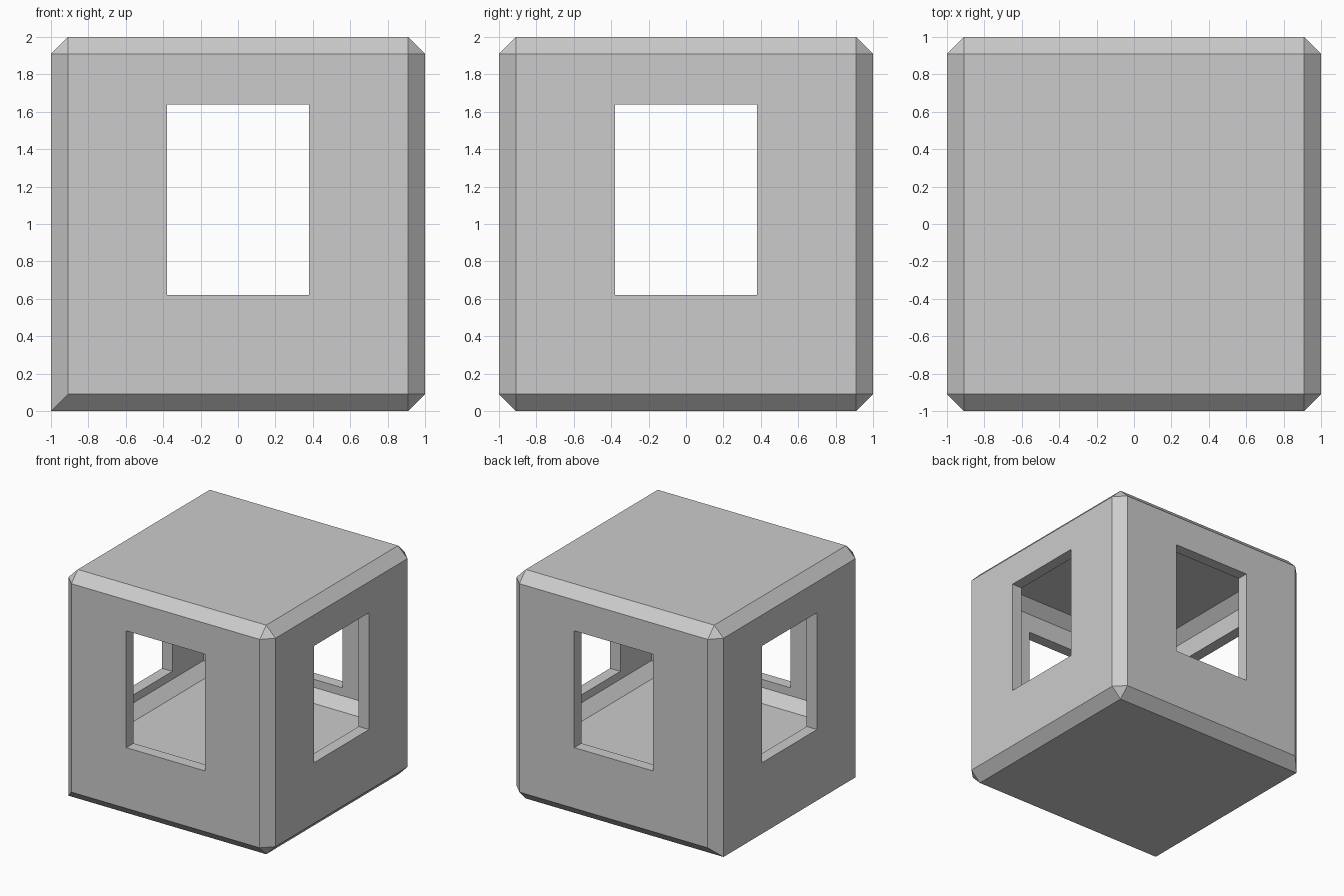
import bpy, bmesh
from mathutils import Vector

if "Cube" in bpy.data.objects:
    bpy.data.objects.remove(bpy.data.objects["Cube"])

CHAMFER = 0.09


def box(name, lo, hi, chamfer=0.0, keep_sharp=lambda mid: False):
    """Box between two corners, with optional flat chamfers on its edges."""
    lo, hi = Vector(lo), Vector(hi)
    bm = bmesh.new()
    bmesh.ops.create_cube(bm, size=1)
    for v in bm.verts:
        v.co = Vector(((lo[i] + hi[i]) / 2 + v.co[i] * (hi[i] - lo[i]) for i in range(3)))
    if chamfer:
        edges = [e for e in bm.edges
                 if not keep_sharp((e.verts[0].co + e.verts[1].co) / 2)]
        bmesh.ops.bevel(bm, geom=edges, offset=chamfer, offset_type='OFFSET',
                        segments=1, profile=0.5, affect='EDGES')
    bmesh.ops.recalc_face_normals(bm, faces=bm.faces[:])
    mesh = bpy.data.meshes.new(name)
    bm.to_mesh(mesh)
    bm.free()
    ob = bpy.data.objects.new(name, mesh)
    bpy.context.collection.objects.link(ob)
    return ob


def cut(target, cutter):
    """Subtract the cutter from the target and remove it."""
    cutter.hide_render = True
    mod = target.modifiers.new("cut", 'BOOLEAN')
    mod.operation = 'DIFFERENCE'
    mod.solver = 'EXACT'
    mod.object = cutter
    bpy.context.view_layer.objects.active = target
    bpy.ops.object.modifier_apply(modifier=mod.name)
    bpy.data.objects.remove(cutter)


# outer block: every edge chamfered except the bottom left one
shell = box("hollow_block", (-1, -1, 0), (1, 1, 2), CHAMFER,
            lambda m: m.x < -0.9 and m.z < 0.1)

# chamfered room inside with a thick floor
cut(shell, box("room_cutter", (-0.9, -0.9, 0.46), (0.9, 0.9, 1.9), CHAMFER))

# window openings through both pairs of walls
cut(shell, box("window_cutter_front", (-0.38, -1.2, 0.62), (0.38, 1.2, 1.64)))
cut(shell, box("window_cutter_side", (-1.2, -0.38, 0.62), (1.2, 0.38, 1.64)))
